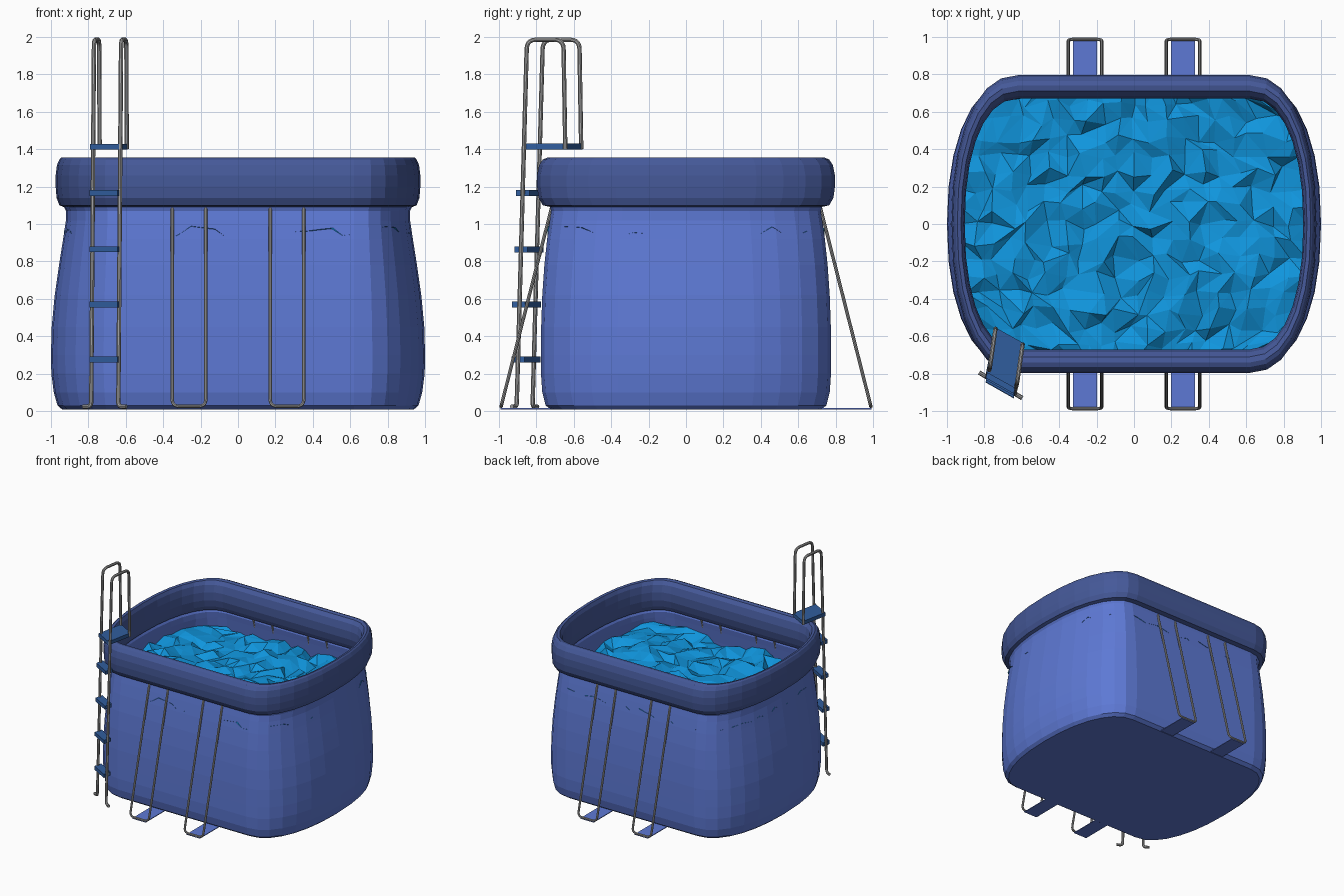
import bpy, bmesh, math, random
from mathutils import Vector

if "Cube" in bpy.data.objects:
    bpy.data.objects.remove(bpy.data.objects["Cube"])

random.seed(4)


def material(name, rgb):
    m = bpy.data.materials.new(name)
    m.diffuse_color = (*rgb, 1)
    m.use_nodes = True
    m.node_tree.nodes["Principled BSDF"].inputs["Base Color"].default_value = m.diffuse_color
    return m


BODY = material("liner_blue", (0.11, 0.19, 0.66))
RIM = material("rim_navy", (0.06, 0.10, 0.32))
WATER = material("water", (0.005, 0.30, 0.72))
STEP = material("step_blue", (0.03, 0.11, 0.34))
STEEL = material("steel", (0.35, 0.35, 0.35))


def finish(name, bm, mat):
    bmesh.ops.recalc_face_normals(bm, faces=bm.faces)
    me = bpy.data.meshes.new(name)
    bm.to_mesh(me)
    bm.free()
    me.materials.append(mat)
    ob = bpy.data.objects.new(name, me)
    bpy.context.collection.objects.link(ob)
    return ob


FLAT, POW = 0.62, 0.9     # half length of the straight sides, end roundness


def outline(hx, hy, z, n=14):
    """Straight front and back joined by rounded ends."""
    pts = []
    for side in (1, -1):
        for i in range(n + 1):
            a = math.pi * (i / n - 0.5)
            c, s = max(math.cos(a), 0) ** POW, math.sin(a)
            s = math.copysign(abs(s) ** POW, s)
            pts.append((side * (FLAT + (hx - FLAT) * c), side * hy * s, z))
    return pts


def loft(name, profile, mat, closed=False, floor=False):
    bm = bmesh.new()
    rings = [[bm.verts.new(p) for p in outline(*row)] for row in profile]
    pairs = list(zip(rings, rings[1:]))
    if closed:
        pairs.append((rings[-1], rings[0]))
    for a, b in pairs:
        for i in range(len(a)):
            j = (i + 1) % len(a)
            bm.faces.new((a[i], a[j], b[j], b[i]))
    if floor:
        bm.faces.new(rings[0])
    return finish(name, bm, mat)


# Pool body: bulging shell with a flat floor
loft("pool_body", [
    (0.94, 0.72, 0.008), (0.965, 0.75, 0.03), (0.985, 0.768, 0.10),
    (0.998, 0.775, 0.20), (1.0, 0.775, 0.30), (0.996, 0.774, 0.45),
    (0.98, 0.768, 0.62), (0.957, 0.757, 0.78), (0.935, 0.742, 0.92),
    (0.92, 0.728, 1.02), (0.92, 0.72, 1.07), (0.935, 0.73, 1.10)], BODY, floor=True)

# Padded rim: closed tube around the top
loft("pool_rim", [
    (0.93, 0.72, 1.09), (0.955, 0.765, 1.10), (0.97, 0.788, 1.14),
    (0.975, 0.796, 1.20), (0.975, 0.796, 1.26), (0.968, 0.785, 1.315),
    (0.955, 0.765, 1.345), (0.945, 0.74, 1.355), (0.925, 0.71, 1.35),
    (0.912, 0.685, 1.32), (0.905, 0.67, 1.26), (0.905, 0.67, 1.19),
    (0.912, 0.685, 1.13), (0.92, 0.70, 1.095)], RIM, closed=True)

# Choppy water surface: jittered, triangulated grid following the outline
bm = bmesh.new()
NX, NY, HX, HY = 20, 16, 0.93, 0.74
grid = []
for j in range(NY + 1):
    row = []
    for i in range(NX + 1):
        edge = i in (0, NX) or j in (0, NY)
        v = (2 * j / NY - 1) + (0 if edge else random.uniform(-.04, .04))
        s = abs(v) ** (1 / POW)
        w = FLAT + (HX - FLAT) * math.sqrt(max(0, 1 - s * s)) ** POW
        u = (2 * i / NX - 1) + (0 if edge else random.uniform(-.03, .03))
        z = 0.94 + random.uniform(-.035, .035) + 0.02 * math.sin(5 * u + 3 * v)
        row.append(bm.verts.new((u * w, v * HY, z)))
    grid.append(row)
for j in range(NY):
    for i in range(NX):
        a, b, c, d = grid[j][i], grid[j][i + 1], grid[j + 1][i + 1], grid[j + 1][i]
        for tri in (((a, b, c), (a, c, d)) if random.random() < .5 else ((a, b, d), (b, c, d))):
            bm.faces.new(tri)
finish("water_surface", bm, WATER)


def tube(name, pts, radius, fillet):
    """Round bar along a path whose corners are rounded."""
    pts = [Vector(p) for p in pts]
    path = [pts[0]]
    for a, b, c in zip(pts, pts[1:], pts[2:]):
        f = min(fillet, (a - b).length * .48, (c - b).length * .48)
        p, q = b + (a - b).normalized() * f, b + (c - b).normalized() * f
        for k in range(6):
            t = k / 5
            path.append(p * (1 - t) ** 2 + b * 2 * t * (1 - t) + q * t * t)
    path.append(pts[-1])
    cu = bpy.data.curves.new(name, 'CURVE')
    cu.dimensions = '3D'
    cu.bevel_depth = radius
    cu.bevel_resolution = 2
    cu.use_fill_caps = True
    sp = cu.splines.new('POLY')
    sp.points.add(len(path) - 1)
    for pt, co in zip(sp.points, path):
        pt.co = (*co, 1)
    cu.materials.append(STEEL)
    ob = bpy.data.objects.new(name, cu)
    bpy.context.collection.objects.link(ob)
    bpy.ops.object.select_all(action='DESELECT')
    ob.select_set(True)
    bpy.context.view_layer.objects.active = ob
    bpy.ops.object.convert(target='MESH')
    bpy.ops.object.shade_smooth_by_angle()


def slab(name, origin, across, depth, z, height, mat):
    """Flat board spanned by two plan vectors around a centre."""
    o, a, d = Vector(origin), Vector(across) / 2, Vector(depth) / 2
    bm = bmesh.new()
    corners = [o - a - d, o + a - d, o + a + d, o - a + d]
    lo, hi = ([bm.verts.new((p.x, p.y, z + s * height / 2)) for p in corners] for s in (-1, 1))
    bm.faces.new(lo)
    bm.faces.new(hi)
    for i in range(4):
        j = (i + 1) % 4
        bm.faces.new((lo[i], lo[j], hi[j], hi[i]))
    finish(name, bm, mat)


# Slanted U-shaped braces with ground straps, front and back
for face, sy in (("front", -1), ("back", 1)):
    for side, sx in (("left", -1), ("right", 1)):
        x0, x1 = sx * 0.172, sx * 0.352
        tube(f"{face}_{side}_brace",
             [(x0, sy * .715, 1.10), (x0, sy * .988, .025),
              (x1, sy * .988, .025), (x1, sy * .715, 1.10)], 0.009, 0.04)
        slab(f"{face}_{side}_strap", (sx * .262, sy * .85), (.128, 0), (0, .28), .013, .006, BODY)

# Ladder: two hooked rails with feet turned outwards
ACROSS = Vector((.15, -.09))
for side, x, y, out in (("left", -.77, -.765, -1), ("right", -.625, -.85, 1)):
    foot = Vector((x - .015, y - .055))
    toe = foot + ACROSS.normalized() * out * .05
    tube(f"ladder_{side}_rail",
         [(toe.x, toe.y, .024), (foot.x, foot.y, .024), (x, y, 1.985),
          (x + .028, y + .195, 1.985), (x + .03, y + .205, 1.40)], 0.012, 0.05)

# Ladder treads and top platform
for n, (y, z) in enumerate(((-.855, .275), (-.852, .57), (-.84, .865), (-.83, 1.165))):
    slab(f"ladder_step_{n + 1}", (-.71, y), (.15, -.085), (.016, .07), z, .032, STEP)
slab("ladder_platform", (-.69, -.715), (.153, -.085), (.048, .24), 1.413, .032, STEP)
